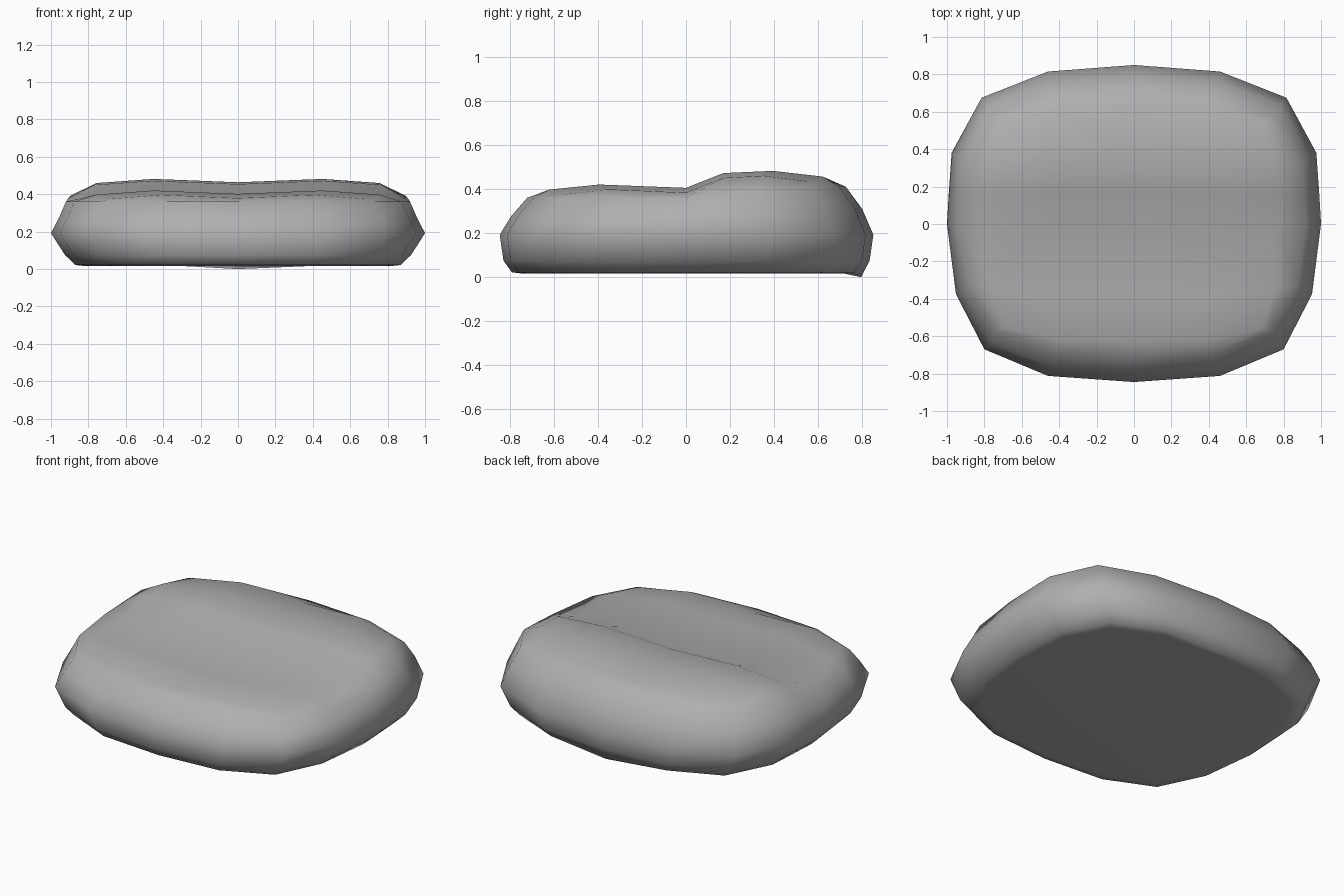
import bpy, bmesh

if "Cube" in bpy.data.objects:
    bpy.data.objects.remove(bpy.data.objects["Cube"])

# plan outline: right half front to back, mirrored to the left
half = [(0, -.845), (.46, -.812), (.8, -.67), (.952, -.375), (1, 0), (.99, .17),
        (.975, .38), (.815, .675), (.46, .815), (0, .85)]
outline = half + [(-x, y) for x, y in reversed(half[1:-1])]
n = len(outline)

bm = bmesh.new()

# side rings: x scale, y scale, height, extra height at the back
levels = [(.82, .88, .016, 0), (.87, .935, .022, 0), (.925, .98, .075, 0),
          (1, 1, .192, 0), (.957, .94, .275, .035), (.92, .853, .36, .05)]
rings = []
for kx, ky, z, rise in levels:
    rings.append([bm.verts.new((x * kx, y * ky, z + rise * min(1, max(0, y / .6))))
                  for x, y in outline])
rings[1][9].co.z = 0

# top grid: front pad, step across the middle, raised back pad
xs = [-.77, -.46, 0, .46, .77]
rows = [(-.63, .397), (-.4, .42), (0, .405), (.17, .472), (.4, .482), (.63, .456)]
grid = []
for y, z in rows:
    line = []
    for x in xs:
        drop = .018 if x == 0 else (.022 if abs(x) > .7 else 0)
        pull_x = 1 - .11 * (y / .63) ** 4
        pull_y = 1 - .12 * (x / .77) ** 4 if abs(y) > .2 else 1
        line.append(bm.verts.new((x * pull_x, y * pull_y, z - drop)))
    grid.append(line)
for j in range(5):
    for i in range(4):
        bm.faces.new((grid[j][i], grid[j][i + 1], grid[j + 1][i + 1], grid[j + 1][i]))
cells = ([(0, i) for i in (2, 3, 4)] + [(j, 4) for j in range(1, 6)]
         + [(5, i) for i in (3, 2, 1, 0)] + [(j, 0) for j in (4, 3, 2, 1, 0)] + [(0, 1)])
rings.append([grid[j][i] for j, i in cells])

# join the rings and close the underside
for a, b in zip(rings, rings[1:]):
    for k in range(n):
        m = (k + 1) % n
        bm.faces.new((a[k], a[m], b[m], b[k]))
bm.faces.new(list(reversed(rings[0])))
bmesh.ops.recalc_face_normals(bm, faces=bm.faces[:])
for f in bm.faces:
    f.smooth = True

mesh = bpy.data.meshes.new("seat_cushion")
bm.to_mesh(mesh)
bm.free()
cushion = bpy.data.objects.new("seat_cushion", mesh)
bpy.context.collection.objects.link(cushion)

# dark grey fabric
fabric = bpy.data.materials.new("grey_fabric")
fabric.diffuse_color = (.43, .43, .43, 1)
fabric.use_nodes = True
fabric.node_tree.nodes["Principled BSDF"].inputs["Base Color"].default_value = fabric.diffuse_color
mesh.materials.append(fabric)
